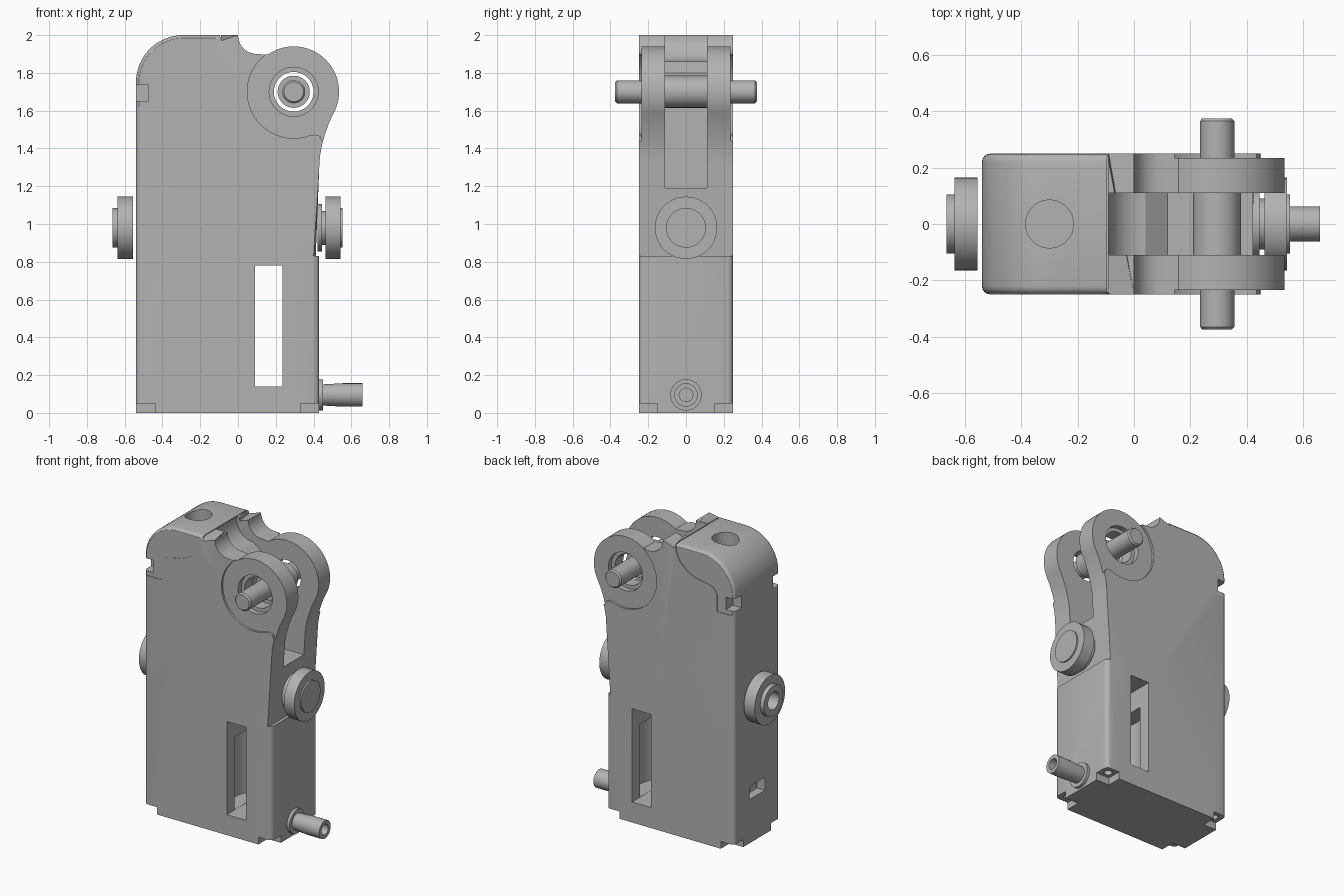
import bpy, bmesh
from math import cos, sin, radians, pi
from mathutils import Vector, Matrix

cube = bpy.data.objects.get("Cube")
if cube:
    bpy.data.objects.remove(cube)

grey = bpy.data.materials.new("plain grey")
grey.use_nodes = True
grey.diffuse_color = (0.45, 0.45, 0.45, 1)
grey.node_tree.nodes["Principled BSDF"].inputs["Base Color"].default_value = (0.45, 0.45, 0.45, 1)


def make(name, bm):
    bmesh.ops.recalc_face_normals(bm, faces=bm.faces)
    mesh = bpy.data.meshes.new(name)
    bm.to_mesh(mesh)
    bm.free()
    mesh.materials.append(grey)
    obj = bpy.data.objects.new(name, mesh)
    bpy.context.collection.objects.link(obj)
    return obj


def smooth(obj):
    obj.data.shade_smooth()
    obj.data.set_sharp_from_angle(angle=radians(32))


def arc(cx, cz, r, a0, a1, n):
    angles = [radians(a0 + (a1 - a0) * i / n) for i in range(n + 1)]
    return [(cx + r * cos(a), cz + r * sin(a)) for a in angles]


def prism_bm(points, y0, y1):
    bm = bmesh.new()
    face = bm.faces.new([bm.verts.new((x, y0, z)) for x, z in points])
    out = bmesh.ops.extrude_face_region(bm, geom=[face])
    verts = [v for v in out["geom"] if isinstance(v, bmesh.types.BMVert)]
    bmesh.ops.translate(bm, verts=verts, vec=(0, y1 - y0, 0))
    return bm


def prism(name, points, y0, y1):
    return make(name, prism_bm(points, y0, y1))


def box(name, x0, x1, y0, y1, z0, z1):
    return prism(name, [(x0, z0), (x1, z0), (x1, z1), (x0, z1)], y0, y1)


def turned(name, axis, centre, profile, steps=48):
    """Revolve (radius, distance) points about an axis through centre."""
    bm = bmesh.new()
    turn = Vector((0, 0, 1)).rotation_difference(Vector(axis)).to_matrix().to_4x4()
    verts = [bm.verts.new((r, 0, d)) for r, d in profile]
    edges = [bm.edges.new(pair) for pair in zip(verts, verts[1:])]
    bmesh.ops.spin(bm, geom=verts + edges, cent=(0, 0, 0), axis=(0, 0, 1),
                   angle=2 * pi, steps=steps, use_merge=True)
    bmesh.ops.remove_doubles(bm, verts=bm.verts, dist=1e-5)
    bm.transform(Matrix.Translation(centre) @ turn)
    return make(name, bm)


def rod(name, axis, centre, r, d0, d1):
    return turned(name, axis, centre, [(0, d0), (r, d0), (r, d1), (0, d1)])


def cut(obj, cutters):
    for cutter in cutters:
        mod = obj.modifiers.new("cut", "BOOLEAN")
        mod.object, mod.operation, mod.solver = cutter, "DIFFERENCE", "EXACT"
        cutter.hide_render = True
    graph = bpy.context.evaluated_depsgraph_get()
    mesh = bpy.data.meshes.new_from_object(obj.evaluated_get(graph))
    obj.modifiers.clear()
    obj.data = mesh
    for cutter in cutters:
        bpy.data.objects.remove(cutter)


X, Y, Z = (1, 0, 0), (0, 1, 0), (0, 0, 1)
LEFT, RIGHT, HALF = -0.54, 0.43, 0.25
PIVOT = (0.295, 0, 1.7)
px, pz = PIVOT[0], PIVOT[2]

# Body outline with rounded shoulder, dip and fork eye
outline = [(LEFT, 0)] + arc(-0.29, 1.75, 0.25, 180, 90, 16) + [(-0.09, 2)]
outline += arc(0.1, 2, 0.1, 180, 270, 10) + arc(px, pz, 0.24, 125, -28, 36)
outline += [(0.484, 1.54), (0.462, 1.48), (0.445, 1.42), (0.434, 1.36), (RIGHT, 1.3),
            (RIGHT, 0.83), (RIGHT, 0)]
bm = prism_bm(outline, -HALF, HALF)


def rounded(edge):
    a, b = [v.co for v in edge.verts]
    if abs(a.y - b.y) > 0.01 or max(a.z, b.z) < 0.01:
        return False
    back = max(a.x, b.x) < -0.08
    lower_front = min(a.x, b.x) > RIGHT - 0.01 and max(a.z, b.z) < 0.84
    return back or lower_front


bmesh.ops.bevel(bm, geom=[e for e in bm.edges if rounded(e)], offset=0.03,
                segments=4, profile=0.5, affect="EDGES")
body = make("body", bm)

# Cutters: fork slot, viewing window with bore, top socket, rear port
slot = [(-0.09, 2.1)] + arc(0.04, 1.99, 0.13, 180, 270, 10)
slot += [(0.12, 1.8), (0.12, 1.19), (0.7, 1.19), (0.7, 2.1)]
cutters = [
    prism("slot_cutter", slot, -0.11, 0.11),
    box("window_cutter", 0.09, 0.235, -0.4, 0.4, 0.14, 0.78),
    rod("bore_cutter", Z, (0.163, 0, 0), 0.18, 0.141, 0.64),
    rod("socket_cutter", Z, (-0.3, 0, 0), 0.085, 1.7, 2.1),
    box("port_cutter", -0.7, -0.48, -0.085, 0.085, 0.3, 0.39),
    rod("eye_cutter", Y, PIVOT, 0.105, -0.4, 0.4),
    box("top_seam_cutter", -0.096, -0.09, -0.4, 0.4, 1.99, 2.1),
]

# Side details repeated on both faces
eye = arc(px, pz, 0.246, 128, 290, 30)
eye += [(0.41, 1.473), (0.435, 1.465), (0.445, 1.44), (0.7, 1.44), (0.7, 2.05), (0.14, 2.05)]
cover = [(-0.7, 1.62), (-0.41, 1.62), (-0.41, 1.74), (-0.38, 1.78), (-0.33, 1.793),
         (-0.25, 1.806), (-0.18, 1.84), (-0.125, 1.895), (-0.1, 1.95), (-0.092, 2.1), (-0.7, 2.1)]
for s in (-1, 1):
    def span(inner):
        return sorted((s * inner, s * 0.4))
    cutters += [
        prism("eye_recess_cutter", eye, *span(0.235)),
        prism("cover_recess_cutter", cover, *span(0.246)),
        rod("eye_counterbore_cutter", Y, PIVOT, 0.13, *span(0.2)),
        box("catch_cutter", -0.7, -0.475, *span(0.17), 1.65, 1.735),
    ]
    # Corner notches under the base, each with a screw hole
    for x0, x1, hx in ((-0.7, -0.44, -0.485), (0.33, 0.7, 0.375)):
        cutters.append(box("notch_cutter", x0, x1, *span(0.15), -0.1, 0.05))
        cutters.append(rod("screw_cutter", Z, (hx, s * 0.195, 0), 0.025, 0.02, 0.1))
cut(body, cutters)

# Pivot pin with thicker middle and chamfered ends
pin = turned("pivot_pin", Y, PIVOT, [
    (0, -0.375), (0.052, -0.375), (0.061, -0.365), (0.061, -0.11), (0.085, -0.11),
    (0.085, 0.11), (0.061, 0.11), (0.061, 0.365), (0.052, 0.375), (0, 0.375)])

# Round front button on a stepped collar
button = turned("front_button", X, (0, 0, 0.98), [
    (0, 0.42), (0.125, 0.42), (0.125, 0.445), (0.09, 0.445), (0.09, 0.463), (0.165, 0.463),
    (0.165, 0.543), (0.105, 0.543), (0.105, 0.553), (0, 0.553)])

# Rear wheel with hub and blind hole
wheel = turned("rear_wheel", X, (0, 0, 0.98), [
    (0, -0.555), (0.165, -0.555), (0.165, -0.637), (0.105, -0.637), (0.105, -0.665),
    (0.06, -0.665), (0.06, -0.58), (0, -0.58)])

# Hollow outlet pipe with flange
pipe = turned("outlet_pipe", X, (0, 0, 0.095), [
    (0, 0.42), (0.083, 0.42), (0.083, 0.45), (0.056, 0.45), (0.062, 0.555), (0.062, 0.66),
    (0.036, 0.66), (0.036, 0.5), (0, 0.5)])

for part in (body, pin, button, wheel, pipe):
    smooth(part)
